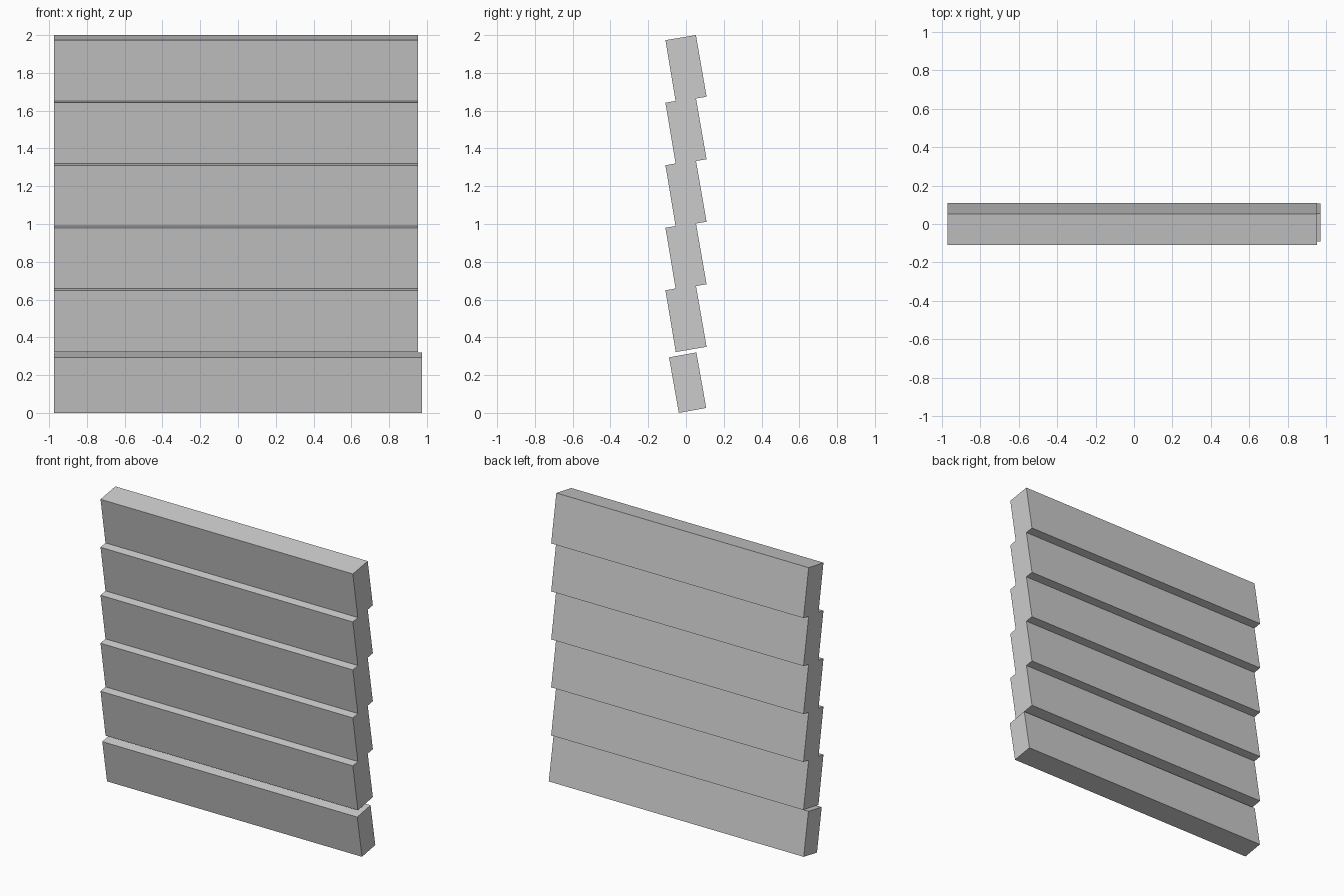
import bpy, bmesh

if "Cube" in bpy.data.objects:
    bpy.data.objects.remove(bpy.data.objects["Cube"])


def extrude_profile(name, points, x0, x1):
    """Extrude a (y, z) outline along x into a solid."""
    bm = bmesh.new()
    face = bm.faces.new([bm.verts.new((x0, y, z)) for y, z in points])
    new = bmesh.ops.extrude_face_region(bm, geom=[face])["geom"]
    verts = [v for v in new if isinstance(v, bmesh.types.BMVert)]
    bmesh.ops.translate(bm, verts=verts, vec=(x1 - x0, 0, 0))
    bmesh.ops.recalc_face_normals(bm, faces=bm.faces)
    mesh = bpy.data.meshes.new(name)
    bm.to_mesh(mesh)
    bm.free()
    obj = bpy.data.objects.new(name, mesh)
    bpy.context.collection.objects.link(obj)
    return obj


COUNT, PITCH, BASE = 5, 0.331, 0.322

# Overlapping upper boards: sawtooth outline, front going up, back coming down
front, back = [(-0.054, BASE)], [(0.109, BASE + 0.028)]
for i in range(COUNT):
    z = BASE + i * PITCH
    front.append((-0.109, z + 0.327))
    if i < COUNT - 1:
        front.append((-0.055, z + 0.3365))
        back += [(0.053, z + 0.3495), (0.109, z + PITCH + 0.028)]
back.append((0.0525, 2.0))
extrude_profile("upper_boards", front + back[::-1], -0.973, 0.953)

# Separate, slightly longer bottom board
bottom = [(-0.038, 0.0), (-0.09, 0.294), (0.055, 0.32), (0.107, 0.026)]
extrude_profile("bottom_board", bottom, -0.973, 0.973)
